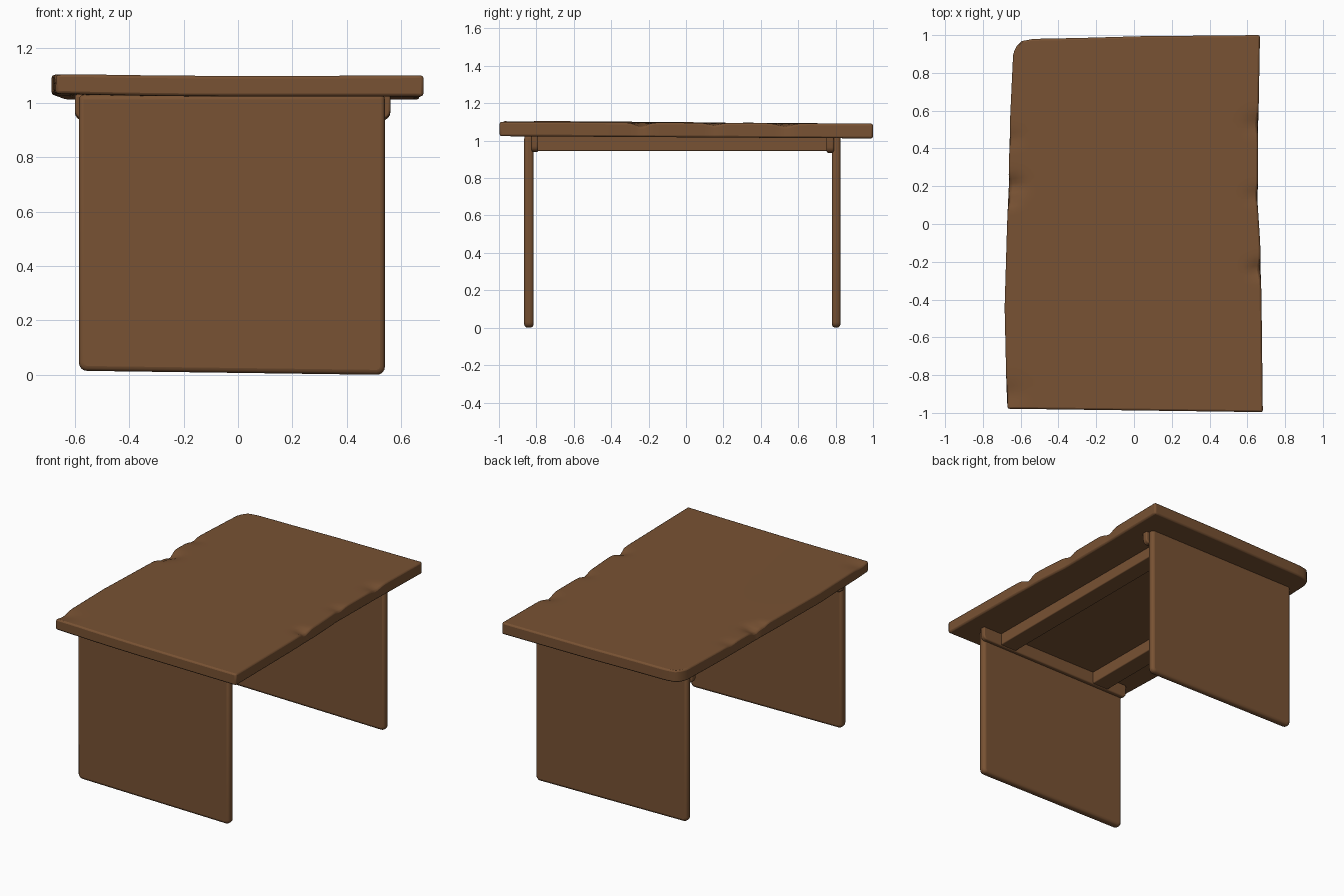
import bpy, bmesh, math

if "Cube" in bpy.data.objects:
    bpy.data.objects.remove(bpy.data.objects["Cube"])

wood = bpy.data.materials.new("brown wood")
wood.diffuse_color = (0.188, 0.084, 0.033, 1)
wood.use_nodes = True
wood.node_tree.nodes["Principled BSDF"].inputs["Base Color"].default_value = wood.diffuse_color


def finish(name, bm, bevel, segments=3):
    bmesh.ops.recalc_face_normals(bm, faces=bm.faces)
    me = bpy.data.meshes.new(name)
    bm.to_mesh(me)
    bm.free()
    ob = bpy.data.objects.new(name, me)
    bpy.context.collection.objects.link(ob)
    me.materials.append(wood)
    mod = ob.modifiers.new("soft edges", 'BEVEL')
    mod.width, mod.segments = bevel, segments
    mod.limit_method, mod.angle_limit = 'ANGLE', math.radians(50)
    bpy.ops.object.select_all(action='DESELECT')
    bpy.context.view_layer.objects.active = ob
    ob.select_set(True)
    bpy.ops.object.shade_smooth_by_angle(angle=math.radians(40))
    return ob


def box(name, x0, x1, y0, y1, z0, z1, bevel, left_lift=0.0, corner=0.0):
    bm = bmesh.new()
    bmesh.ops.create_cube(bm, size=1)
    for v in bm.verts:
        low = v.co.z < 0
        left = v.co.x < 0
        v.co = (x0 if left else x1, y0 if v.co.y < 0 else y1,
                (z0 + (left_lift if left else 0)) if low else z1)
    if corner:  # round the two lower corners seen from the front
        zm = (z0 + z1) / 2
        edges = [e for e in bm.edges if all(v.co.z < zm for v in e.verts)
                 and abs(e.verts[0].co.x - e.verts[1].co.x) < 1e-4]
        bmesh.ops.bevel(bm, geom=edges, offset=corner, segments=4,
                        profile=0.5, affect='EDGES')
    return finish(name, bm, bevel)


def curve(points, t):
    for (a, p), (b, q) in zip(points, points[1:]):
        if t <= b:
            return p + (q - p) * max(0, (t - a) / (b - a))
    return points[-1][1]


# tabletop: slightly warped slab with worn edges
LEFT = [(-1, -.67), (-.9, -.675), (-.45, -.685), (.0, -.672), (.1, -.668), (.6, -.655),
        (.93, -.64), (.97, -.625), (1, -.595)]
RIGHT = [(-1, .682), (-.4, .675), (-.1, .668), (.1, .655), (.5, .658), (1, .667)]
BACK = [(-1, .968), (-.9, .98), (-.5, .985), (0, .994), (1, 1.0)]
# dents: x, y, depth, radius
DENTS = [(-.66, .2, .03, .05), (-.66, .12, .015, .03), (.67, .53, .02, .05),
         (.66, .15, .015, .04), (.67, -.24, .025, .04), (-.65, .45, .01, .04),
         (-.67, -.9, .012, .06)]
NX, NY = 44, 80
bm = bmesh.new()
layers = []
for top in (True, False):
    rows = []
    for j in range(NY + 1):
        v = -1 + 2 * j / NY
        row = []
        for i in range(NX + 1):
            u = -1 + 2 * i / NX
            s, t = (u + 1) / 2, (v + 1) / 2
            x = curve(LEFT, v) * (1 - s) + curve(RIGHT, v) * s
            yf = -.978 - .018 * s
            y = yf * (1 - t) + curve(BACK, u) * t
            if top:
                z = 1.095 - .004 * v + .008 * u * u * (1 if u < 0 else .2) * (1 - v) / 2
                for dx, dy, depth, r in DENTS:
                    g = math.exp(-((x - dx) / (r * 1.3)) ** 2 - ((y - dy) / r) ** 2)
                    z -= depth * g
                    x -= math.copysign(depth * .4 * g, dx)
            else:
                z = 1.018 - .006 * v + (.01 * u * u if u < 0 else 0) * (1 - v) / 2
            row.append(bm.verts.new((x, y, z)))
        rows.append(row)
    for j in range(NY):
        for i in range(NX):
            bm.faces.new((rows[j][i], rows[j][i + 1], rows[j + 1][i + 1], rows[j + 1][i]))
    layers.append(rows)
rims = []
for r in layers:
    rims.append(r[0][:-1] + [q[-1] for q in r[:-1]] + r[-1][:0:-1] + [q[0] for q in r[:0:-1]])
for k in range(len(rims[0])):
    n = (k + 1) % len(rims[0])
    bm.faces.new((rims[0][k], rims[0][n], rims[1][n], rims[1][k]))
finish("tabletop", bm, .01, 2)

# panel legs
box("front_leg", -.585, .54, -.865, -.815, 0, 1.03, .018, .015, .03)
box("back_leg", -.585, .54, .78, .826, 0, 1.03, .018, .015, .03)

# cleats joining the legs to the top
box("front_cleat", -.6, .56, -.825, -.79, .94, 1.03, .008, 0, .03)
box("back_cleat", -.6, .56, .752, .79, .935, 1.025, .008, 0, .03)

# long rails under the top
box("right_rail", .3, .42, -.8, .765, .945, 1.03, .006)
box("left_rail", -.45, -.33, -.8, .765, .945, 1.03, .006)
